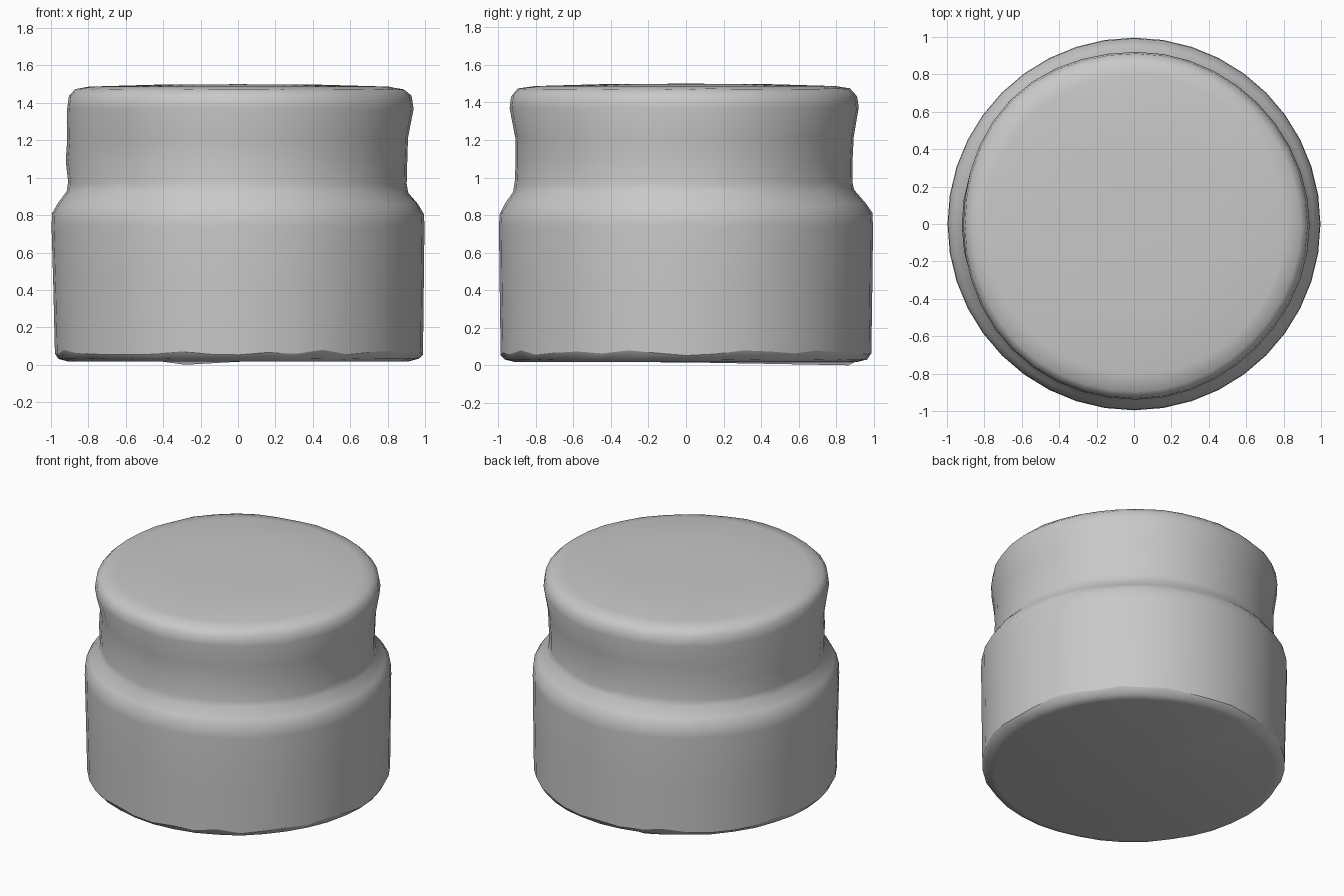
import bpy, bmesh, math, random

if "Cube" in bpy.data.objects:
    bpy.data.objects.remove(bpy.data.objects["Cube"])

random.seed(4)
SIDES = 40

# One grey for the whole lid
grey = bpy.data.materials.new("plain grey")
grey.diffuse_color = (0.58, 0.58, 0.58, 1)
grey.use_nodes = True
grey.node_tree.nodes["Principled BSDF"].inputs["Base Color"].default_value = grey.diffuse_color

# Uneven outlines, every 45 degrees from +x
ROUND = (0,) * 8
NECK = (0, -0.003, 0, 0.005, 0, -0.018, 0, 0)
RIM = (0, -0.008, -0.003, 0.022, 0, 0.010, 0, -0.013)

# Rings: radius x, radius y, height, centre x, centre y, height wobble, outline
rings = [
    (0.910, 0.910, 0.018, 0.000, 0.000, 0.000, ROUND),
    (0.962, 0.964, 0.032, 0.003, 0.000, 0.003, ROUND),
    (0.983, 0.986, 0.066, 0.005, 0.000, 0.014, ROUND),
    (0.989, 0.991, 0.400, 0.003, 0.000, 0.000, ROUND),
    (0.996, 0.995, 0.740, 0.000, 0.000, 0.004, ROUND),
    (0.993, 0.991, 0.810, 0.000, 0.000, 0.006, ROUND),
    (0.962, 0.958, 0.860, 0.000, -0.004, 0.006, ROUND),
    (0.912, 0.908, 0.925, -0.003, -0.012, 0.008, NECK),
    (0.904, 0.899, 0.970, -0.003, -0.012, 0.008, NECK),
    (0.912, 0.896, 1.090, -0.008, -0.010, 0.005, NECK),
    (0.910, 0.900, 1.210, -0.002, -0.008, 0.005, NECK),
    (0.925, 0.930, 1.370, 0.013, -0.008, 0.006, RIM),
    (0.915, 0.922, 1.435, 0.012, -0.009, 0.006, RIM),
    (0.880, 0.885, 1.472, 0.010, -0.010, 0.003, RIM),
    (0.800, 0.800, 1.487, 0.005, -0.005, 0.000, ROUND),
    (0.450, 0.450, 1.497, 0.000, 0.000, 0.000, ROUND),
]


def offset_at(outline, a):
    """Smoothly blended radius offset at angle a."""
    t = a / (math.pi / 4)
    k = int(t) % 8
    f = (1 - math.cos(math.pi * (t - int(t)))) / 2
    return outline[k] * (1 - f) + outline[(k + 1) % 8] * f


bm = bmesh.new()
loops = []
for rx, ry, z, cx, cy, wobble, outline in rings:
    loop = []
    for i in range(SIDES):
        a = 2 * math.pi * i / SIDES
        b = offset_at(outline, a) + 0.001
        dz = random.uniform(-wobble, wobble)
        loop.append(bm.verts.new((cx + (rx + b) * math.cos(a),
                                  cy + (ry + b) * math.sin(a), z + dz)))
    loops.append(loop)

# Slight dip on the back of the bottom rim
loops[0][12].co.z = 0.0

# Walls
for low, high in zip(loops, loops[1:]):
    for i in range(SIDES):
        j = (i + 1) % SIDES
        bm.faces.new((low[i], low[j], high[j], high[i]))

# Closed base and slightly domed top
base = bm.verts.new((0, 0, 0.016))
top = bm.verts.new((0, 0, 1.50))
for i in range(SIDES):
    j = (i + 1) % SIDES
    bm.faces.new((base, loops[0][j], loops[0][i]))
    bm.faces.new((top, loops[-1][i], loops[-1][j]))
bmesh.ops.recalc_face_normals(bm, faces=bm.faces)

mesh = bpy.data.meshes.new("stepped_round_lid")
bm.to_mesh(mesh)
bm.free()
mesh.materials.append(grey)
lid = bpy.data.objects.new("stepped_round_lid", mesh)
bpy.context.collection.objects.link(lid)
bpy.context.view_layer.objects.active = lid
lid.select_set(True)

# Smooth all over, with a crisp line above the base chamfer
bpy.ops.object.shade_smooth_by_angle(angle=math.radians(70))
for e in mesh.edges:
    if all(v // SIDES == 2 for v in e.vertices):
        e.use_edge_sharp = True
